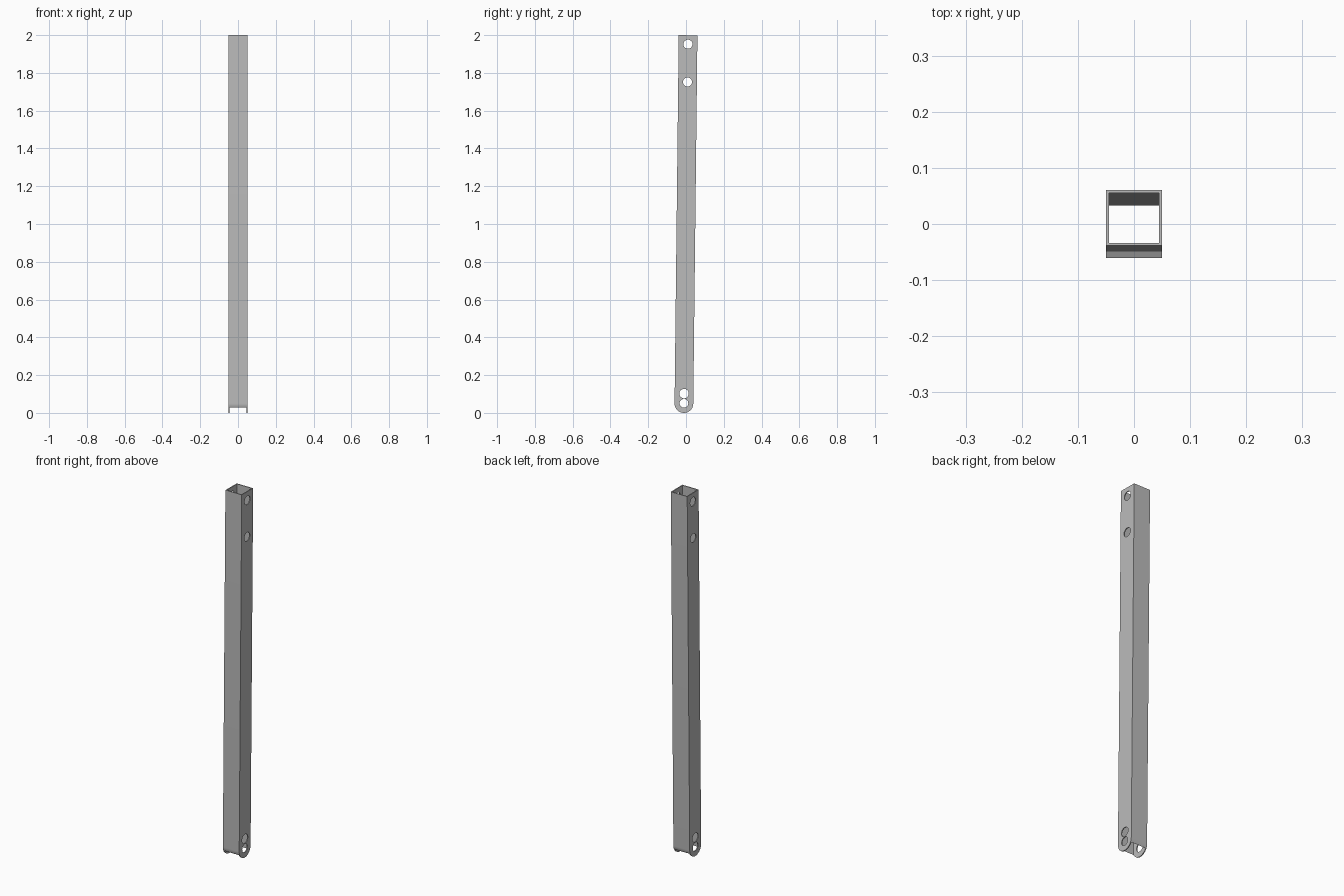
import bpy, bmesh, math
from mathutils import Matrix, Vector

cube = bpy.data.objects.get("Cube")
if cube:
    bpy.data.objects.remove(cube, do_unlink=True)

HALF = 0.0495      # half width of the square tube
WALL = 0.005
LENGTH = 1.9993
TILT = -0.0113     # lean towards the back

grey = bpy.data.materials.new("plain grey")
grey.use_nodes = True
colour = (0.5, 0.5, 0.5, 1)
grey.diffuse_color = colour
grey.node_tree.nodes["Principled BSDF"].inputs["Base Color"].default_value = colour


def extrude_profile(name, points, half_width):
    """Extrude a closed (y, z) outline along x."""
    bm = bmesh.new()
    face = bm.faces.new([bm.verts.new((-half_width, y, z)) for y, z in points])
    out = bmesh.ops.extrude_face_region(bm, geom=[face])
    moved = [g for g in out["geom"] if isinstance(g, bmesh.types.BMVert)]
    bmesh.ops.translate(bm, verts=moved, vec=(2 * half_width, 0, 0))
    bmesh.ops.recalc_face_normals(bm, faces=bm.faces)
    mesh = bpy.data.meshes.new(name)
    bm.to_mesh(mesh)
    bm.free()
    obj = bpy.data.objects.new(name, mesh)
    bpy.context.collection.objects.link(obj)
    mesh.materials.append(grey)
    return obj


def circle(z, radius, count=32):
    steps = [2 * math.pi * i / count for i in range(count)]
    return [(radius * math.cos(a), z + radius * math.sin(a)) for a in steps]


# Square post with a rounded lower end
arc = [math.pi * (1 + i / 32) for i in range(33)]
outline = [(HALF * math.cos(a), HALF + HALF * math.sin(a)) for a in arc]
outline += [(HALF, LENGTH), (-HALF, LENGTH)]
post = extrude_profile("square_tube_post", outline, HALF)

# Hollow core, then pin holes through both side walls
core = HALF - WALL
cutters = [extrude_profile("core_cutter",
           [(-core, -1), (core, -1), (core, 3), (-core, 3)], core)]
for z, radius in [(0.051, 0.023), (0.102, 0.025), (1.752, 0.024), (1.952, 0.024)]:
    cutters.append(extrude_profile("pin_hole_cutter", circle(z, radius), 0.2))

for cutter in cutters:
    cutter.hide_render = True
    mod = post.modifiers.new("cut", "BOOLEAN")
    mod.operation = "DIFFERENCE"
    mod.solver = "EXACT"
    mod.object = cutter

# Apply the cuts and drop the helpers
bpy.context.view_layer.update()
graph = bpy.context.evaluated_depsgraph_get()
final = bpy.data.meshes.new_from_object(post.evaluated_get(graph))
post.modifiers.clear()
post.data = final
for cutter in cutters:
    bpy.data.objects.remove(cutter, do_unlink=True)

# Lean the post, stand it on the ground and centre it
final.transform(Matrix.Rotation(TILT, 4, "X"))
lows = [min(v.co[i] for v in final.vertices) for i in range(3)]
highs = [max(v.co[i] for v in final.vertices) for i in range(3)]
mid = [(a + b) / 2 for a, b in zip(lows, highs)]
final.transform(Matrix.Translation(Vector((-mid[0], -mid[1], -lows[2]))))

bpy.ops.object.select_all(action="DESELECT")
post.select_set(True)
bpy.context.view_layer.objects.active = post
bpy.ops.object.shade_smooth_by_angle(angle=math.radians(30))
